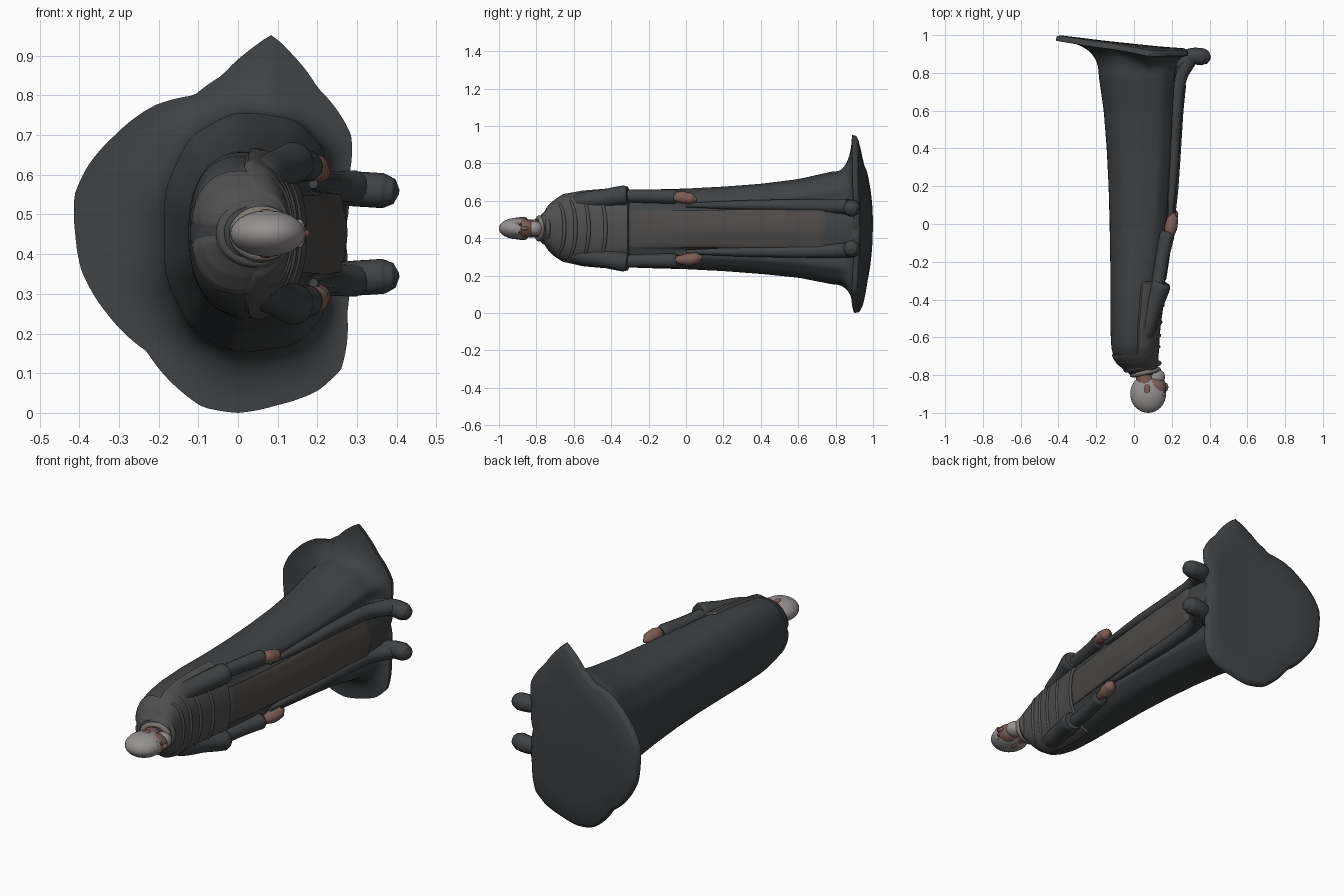
import bpy, math
from mathutils import Vector

if "Cube" in bpy.data.objects:
    bpy.data.objects.remove(bpy.data.objects["Cube"])

ZC = 0.452  # mirror plane of the figure, which lies along y with its face to +x


def material(name, rgb):
    m = bpy.data.materials.new(name)
    m.diffuse_color = (*rgb, 1)
    m.use_nodes = True
    m.node_tree.nodes["Principled BSDF"].inputs["Base Color"].default_value = m.diffuse_color
    return m


CLOAK = material("cloak_cloth", (0.05, 0.054, 0.057))
SHAWL = material("shawl_cloth", (0.075, 0.077, 0.075))
ROBE = material("robe_cloth", (0.075, 0.07, 0.066))
SKIN = material("skin", (0.2, 0.11, 0.095))
HAIR = material("hair", (0.3, 0.285, 0.28))
LIGHT = material("collar_cloth", (0.2, 0.185, 0.17))

# Body stations: y, back x, front x, low z, high z
BODY = [(-0.80, -0.02, 0.11, 0.405, 0.50), (-0.765, -0.055, 0.12, 0.385, 0.525),
        (-0.74, -0.085, 0.118, 0.35, 0.56), (-0.71, -0.105, 0.118, 0.318, 0.59),
        (-0.66, -0.12, 0.12, 0.285, 0.625), (-0.55, -0.125, 0.128, 0.26, 0.645),
        (-0.40, -0.125, 0.148, 0.247, 0.657), (-0.20, -0.126, 0.178, 0.24, 0.66),
        (0.0, -0.13, 0.205, 0.235, 0.665), (0.2, -0.136, 0.225, 0.225, 0.675),
        (0.4, -0.146, 0.238, 0.21, 0.69), (0.6, -0.162, 0.25, 0.19, 0.715),
        (0.78, -0.188, 0.268, 0.155, 0.755)]

# Outline of the spread hem, as x, z
HEM = [(0.265, 0.45), (0.275, 0.58), (0.285, 0.70), (0.20, 0.82), (0.14, 0.90), (0.085, 0.953),
       (0.03, 0.915), (-0.04, 0.85), (-0.11, 0.80), (-0.21, 0.775), (-0.31, 0.70), (-0.38, 0.62),
       (-0.412, 0.55), (-0.41, 0.45), (-0.395, 0.36), (-0.33, 0.25), (-0.23, 0.155),
       (-0.15, 0.06), (-0.09, 0.015), (0.0, 0.0), (0.1, 0.02), (0.2, 0.055), (0.26, 0.11),
       (0.275, 0.25), (0.275, 0.35)]


def station(y):
    for a, b in zip(BODY, BODY[1:]):
        if y <= b[0]:
            t = (y - a[0]) / (b[0] - a[0])
            return [p + (q - p) * t for p, q in zip(a, b)][1:]
    return BODY[-1][1:]


def body_point(y, a, off=0.0):
    x0, x1, z0, z1 = station(y)
    # folds: two deep grooves beside the robe front, shallow pleats elsewhere
    amp = min(1, max(0, (y + 0.35) / 0.5))
    d = abs(math.atan2(math.sin(a), math.cos(a)))
    k = 1 - amp * 0.12 * math.exp(-((d - 0.55) / 0.12) ** 2)
    k += amp * 0.02 * math.exp(-(d / 0.15) ** 2) + amp * 0.008 * math.cos(11 * a)
    c, s = math.cos(a), math.sin(a)
    e = 2 / 2.3
    x = math.copysign(abs(c) ** e, c) * ((x1 - x0) / 2 * k + off)
    z = math.copysign(abs(s) ** e, s) * ((z1 - z0) / 2 * k + off)
    return Vector(((x0 + x1) / 2 + x, y, (z0 + z1) / 2 + z))


def hem_radius(a):
    # distance from the hem centre to its outline in direction a
    polar = sorted((math.atan2(z - 0.455, x - 0.04) % math.tau, math.hypot(x - 0.04, z - 0.455))
                   for x, z in HEM)
    polar = [(polar[-1][0] - math.tau, polar[-1][1])] + polar + [(polar[0][0] + math.tau, polar[0][1])]
    a %= math.tau
    for p, q in zip(polar, polar[1:]):
        if p[0] <= a <= q[0]:
            t = (a - p[0]) / (q[0] - p[0])
            return p[1] + (q[1] - p[1]) * t


def finish(ob, name, mat):
    ob.name = name
    ob.data.materials.clear()
    ob.data.materials.append(mat)
    bpy.ops.object.select_all(action='DESELECT')
    ob.select_set(True)
    bpy.context.view_layer.objects.active = ob
    bpy.ops.object.shade_smooth_by_angle(angle=math.radians(60))
    return ob


def loft(name, rows, mat, closed=True, cap=False):
    n = len(rows[0])
    verts = [v for r in rows for v in r]
    faces = [(i * n + j, (i + 1) * n + j, (i + 1) * n + (j + 1) % n, i * n + (j + 1) % n)
             for i in range(len(rows) - 1) for j in range(n if closed else n - 1)]
    if cap:
        faces += [tuple(range(n)), tuple(range(len(verts) - 1, len(verts) - n - 1, -1))]
    me = bpy.data.meshes.new(name)
    me.from_pydata(verts, [], faces)
    ob = bpy.data.objects.new(name, me)
    bpy.context.collection.objects.link(ob)
    return finish(ob, name, mat)


def tube(name, pts, mat):
    # round tube through (x, y, z, radius) points
    cu = bpy.data.curves.new(name, 'CURVE')
    cu.dimensions = '3D'
    cu.bevel_depth, cu.bevel_resolution, cu.resolution_u = 1, 5, 8
    cu.use_fill_caps = True
    sp = cu.splines.new('BEZIER')
    sp.bezier_points.add(len(pts) - 1)
    for b, p in zip(sp.bezier_points, pts):
        b.co, b.radius = p[:3], p[3]
        b.handle_left_type = b.handle_right_type = 'AUTO'
    ob = bpy.data.objects.new(name, cu)
    bpy.context.collection.objects.link(ob)
    bpy.ops.object.select_all(action='DESELECT')
    ob.select_set(True)
    bpy.context.view_layer.objects.active = ob
    bpy.ops.object.convert(target='MESH')
    return finish(bpy.context.view_layer.objects.active, name, mat)


def ball(name, loc, size, mat, tilt=0):
    bpy.ops.mesh.primitive_uv_sphere_add(segments=32, ring_count=20, location=loc, rotation=(0, 0, tilt))
    ob = bpy.context.object
    ob.scale = size
    return finish(ob, name, mat)


# Cloak: body loft, flaring into the spread hem, then the flat underside
N = 144
ANG = [math.tau * j / N for j in range(N)]
rows = [[body_point(-0.8 + 1.58 * i / 48, a) for a in ANG] for i in range(49)]


def hem_point(a, f, drop):
    r = hem_radius(a) * f
    x, z = 0.04 + r * math.cos(a), 0.455 + r * math.sin(a)
    return Vector((x, 0.94 - 0.105 * x - 0.13 * (z - 0.455) ** 2 * 4 * 0.25 + drop, z))


for i in range(1, 13):
    t = i / 12
    row = []
    for p, a in zip(rows[48], ANG):
        q = hem_point(a, 1, -0.012)
        s, u = t ** 2.2, 1 - (1 - t) ** 1.7
        row.append(Vector((p.x + (q.x - p.x) * s, p.y + (q.y - p.y) * u, p.z + (q.z - p.z) * s)))
    rows.append(row)
for f, drop in ((0.99, 0.01), (0.95, 0.018), (0.7, 0.016), (0.4, 0.014), (0.1, 0.014)):
    rows.append([hem_point(a, f, drop) for a in ANG])
loft("cloak", rows, CLOAK, cap=True)


def strip(name, y0, y1, a0, a1, off, mat):
    # cloth layer lying over the body, with its edges tucked in
    rows = []
    for i in range(41):
        y = y0 + (y1 - y0) * i / 40
        o = -0.01 if i in (0, 40) else off
        rows.append([body_point(y, a0 + (a1 - a0) * j / 40, -0.01 if j in (0, 40) else o)
                     for j in range(41)])
    return loft(name, rows, mat, closed=False)


strip("robe_front", -0.32, 0.76, -0.44, 0.44, 0.006, ROBE)
strip("shawl_front", -0.76, -0.30, -1.5, 1.5, 0.012, SHAWL)
strip("shoulder_cape", -0.775, -0.69, -3.14, 3.14, 0.008, SHAWL)

# Draped folds across the chest
for i, y in enumerate((-0.70, -0.64, -0.57, -0.48)):
    pts = []
    for k in range(9):
        a = -1.2 + 2.4 * k / 8
        p = body_point(y + 0.05 * math.cos(a * 1.3), a, 0.008)
        pts.append((*p, 0.003 + 0.008 * math.sin(math.pi * k / 8)))
    tube(f"chest_fold_{i}", pts, SHAWL)

for s, side in ((1, "left"), (-1, "right")):
    def at(x, y, dz, r):
        return (x, y, ZC + s * dz, r)
    # Wide upper sleeve with its open cuff, forearm sleeve and hand
    tube(f"{side}_upper_sleeve", [at(0.02, -0.66, 0.11, 0.03), at(0.06, -0.57, 0.14, 0.05),
                                  at(0.10, -0.44, 0.16, 0.05), at(0.14, -0.33, 0.178, 0.053),
                                  at(0.145, -0.31, 0.18, 0.045)], CLOAK)
    tube(f"{side}_forearm_sleeve", [at(0.12, -0.36, 0.175, 0.035), at(0.145, -0.2, 0.172, 0.036),
                                    at(0.175, -0.06, 0.17, 0.04), at(0.18, -0.045, 0.168, 0.03)], CLOAK)
    y = 0.0 if s > 0 else 0.03
    tube(f"{side}_hand", [at(0.185, y - 0.08, 0.168, 0.02), at(0.195, y - 0.02, 0.166, 0.034),
                          at(0.205, y + 0.03, 0.158, 0.03), at(0.21, y + 0.058, 0.152, 0.006)], SKIN)
    # Long fold running down to the foot that pokes out of the hem
    tube(f"{side}_leg_fold", [at(0.19, 0.0, 0.125, 0.012), at(0.208, 0.3, 0.125, 0.026),
                              at(0.222, 0.6, 0.123, 0.034), at(0.245, 0.78, 0.12, 0.038),
                              at(0.29, 0.868, 0.118, 0.042)], CLOAK)
    tube(f"{side}_foot", [at(0.22, 0.84, 0.115, 0.04), at(0.30, 0.885, 0.112, 0.045),
                          at(0.365, 0.885, 0.108, 0.045), at(0.393, 0.88, 0.106, 0.032),
                          at(0.405, 0.878, 0.105, 0.008)], CLOAK)
    # Eye socket and ear
    ball(f"{side}_eye", (0.163, -0.885, ZC + s * 0.02), (0.008, 0.007, 0.009), CLOAK)
    ball(f"{side}_ear", (0.07, -0.875, ZC + s * 0.054), (0.016, 0.025, 0.008), SKIN)

# Head, face and beard
ball("head", (0.075, -0.898, ZC), (0.095, 0.102, 0.058), HAIR)
ball("face", (0.105, -0.868, ZC), (0.066, 0.07, 0.05), SKIN)
ball("nose", (0.168, -0.863, ZC), (0.014, 0.022, 0.011), SKIN)
ball("brow", (0.155, -0.902, ZC), (0.015, 0.012, 0.036), HAIR)
ball("beard", (0.118, -0.81, ZC), (0.046, 0.045, 0.04), HAIR)

# Neck and the two rolled collars
tube("neck", [(0.07, -0.87, ZC, 0.05), (0.055, -0.8, ZC, 0.048), (0.04, -0.72, ZC, 0.05)], SKIN)
for name, loc, r, mat in (("inner_collar", (0.06, -0.785, ZC), 0.056, LIGHT),
                          ("outer_collar", (0.045, -0.755, ZC), 0.072, SHAWL)):
    bpy.ops.mesh.primitive_torus_add(major_segments=48, minor_segments=12, major_radius=r,
                                     minor_radius=0.014, location=loc,
                                     rotation=(math.pi / 2, 0, math.radians(12)))
    ob = bpy.context.object
    ob.scale.x = 1.2
    finish(ob, name, mat)
